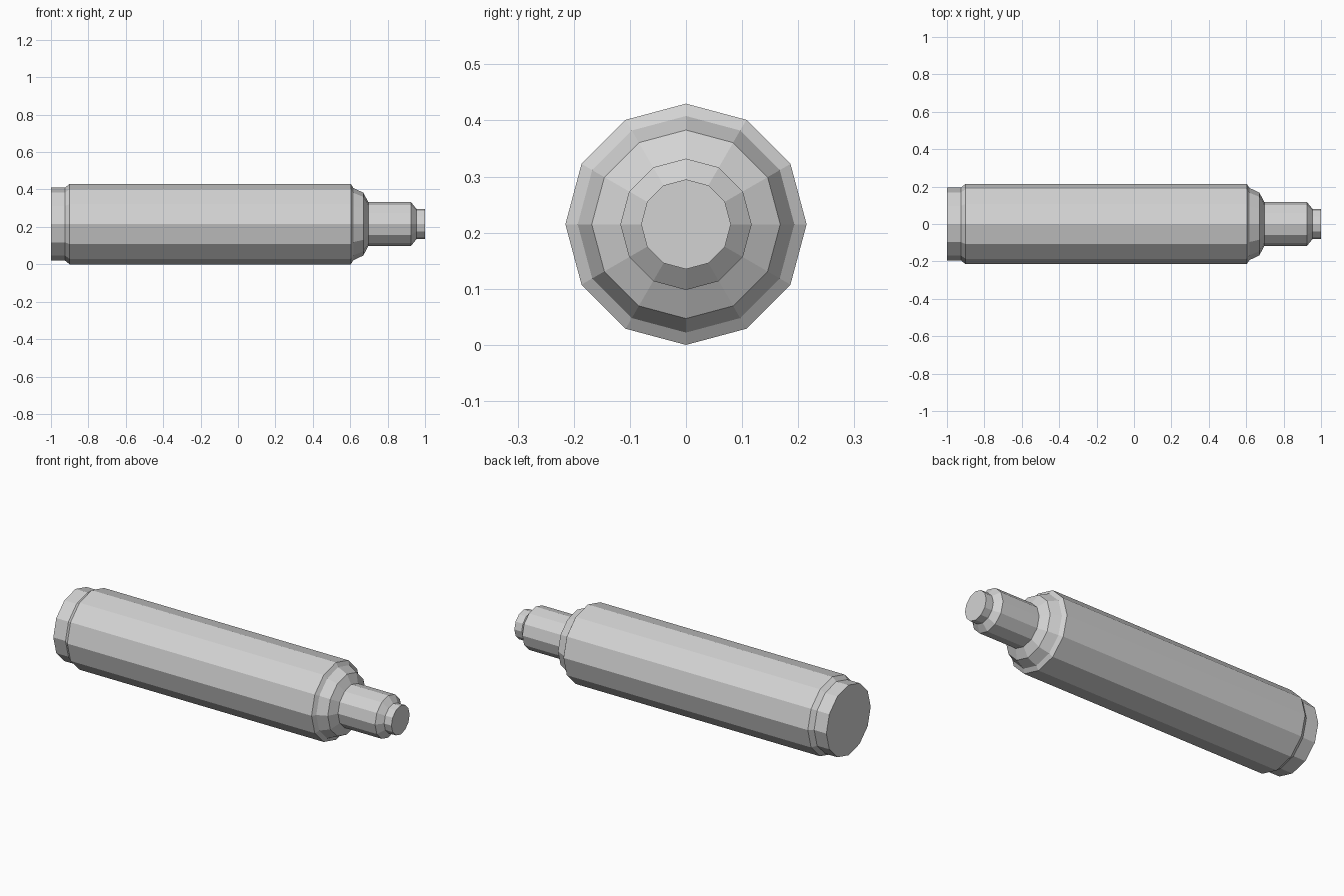
import bpy
import bmesh
from math import sin, cos, tau

SIDES = 12
RADIUS = 0.215

cube = bpy.data.objects.get("Cube")
if cube:
    bpy.data.objects.remove(cube, do_unlink=True)

# Single light grey metal
metal = bpy.data.materials.new("light_grey_metal")
metal.use_nodes = True
grey = (0.65, 0.65, 0.65, 1)
metal.diffuse_color = grey
metal.node_tree.nodes["Principled BSDF"].inputs["Base Color"].default_value = grey


def lathe(name, profile, cap_left=False, cap_right=False):
    """Turn (x, radius) points around the long axis into a faceted part."""
    bm = bmesh.new()
    rings = []
    for x, r in profile:
        angles = [tau * i / SIDES for i in range(SIDES)]
        rings.append([bm.verts.new((x, r * sin(a), RADIUS + r * cos(a))) for a in angles])
    for near, far in zip(rings, rings[1:]):
        for i in range(SIDES):
            j = (i + 1) % SIDES
            bm.faces.new((near[i], far[i], far[j], near[j]))
    if cap_left:
        bm.faces.new(rings[0])
    if cap_right:
        bm.faces.new(rings[-1][::-1])
    mesh = bpy.data.meshes.new(name)
    bm.to_mesh(mesh)
    bm.free()
    mesh.materials.append(metal)
    bpy.context.collection.objects.link(bpy.data.objects.new(name, mesh))


# Closed end collar
lathe("end_collar", [(-1, 0.195), (-0.925, 0.195)], cap_left=True)

# Long main tube with bevelled ends
lathe("main_tube", [(-0.925, 0.195), (-0.9, RADIUS), (0.603, RADIUS), (0.617, 0.193)])

# Rounded shoulder stepping down to the neck
lathe("shoulder", [(0.617, 0.193), (0.67, 0.168), (0.697, 0.117)])

# Narrow neck with chamfered end
lathe("neck", [(0.697, 0.117), (0.925, 0.117), (0.955, 0.08)])

# Small closed tip
lathe("tip", [(0.955, 0.08), (1, 0.08)], cap_right=True)
